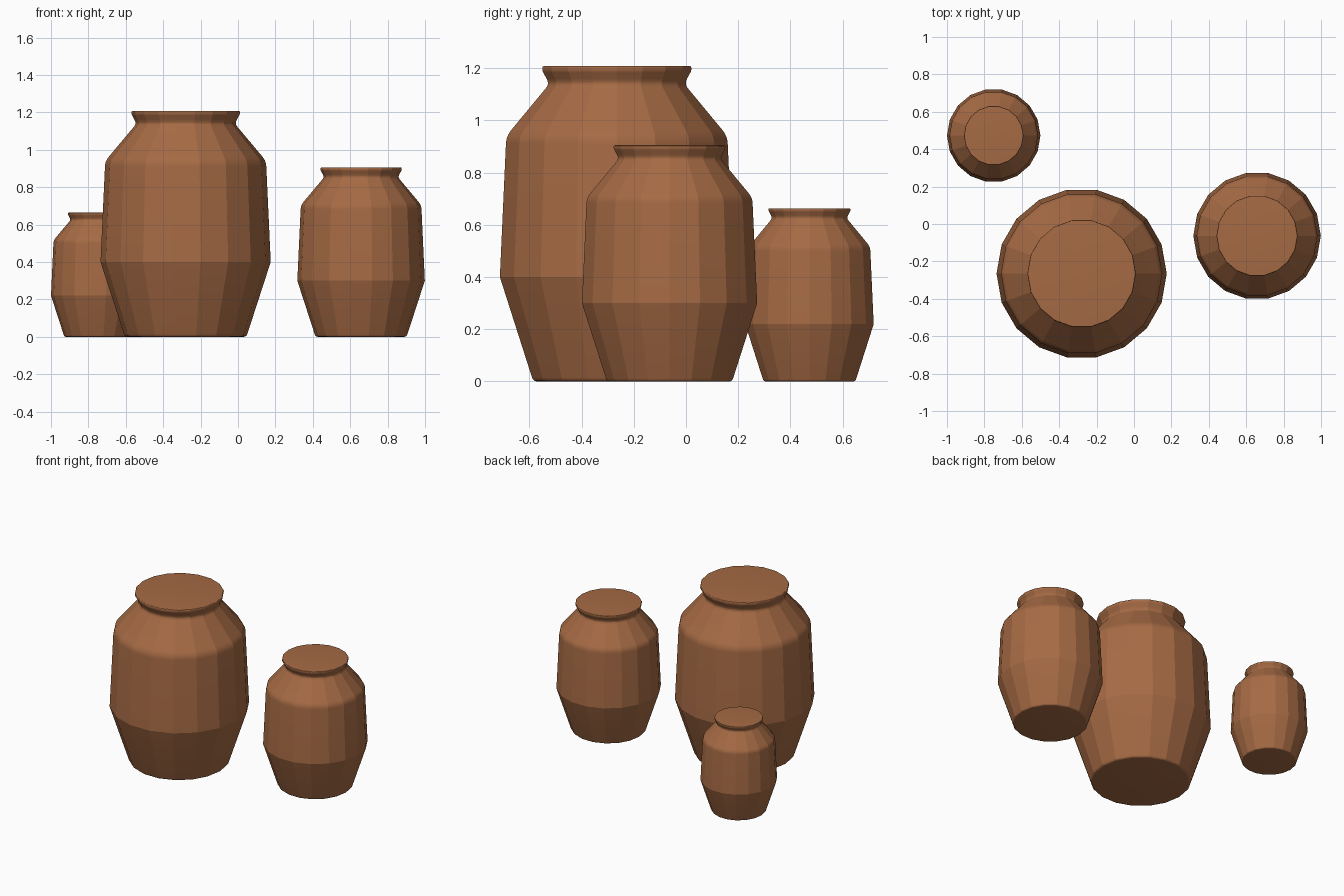
import bpy, bmesh, math
from mathutils import Vector, Matrix

cube = bpy.data.objects.get("Cube")
if cube:
    bpy.data.objects.remove(cube, do_unlink=True)

SIDES = 18

clay = bpy.data.materials.new("terracotta")
clay.use_nodes = True
colour = (0.38, 0.145, 0.058, 1)
clay.diffuse_color = colour
clay.node_tree.nodes["Principled BSDF"].inputs["Base Color"].default_value = colour

# Jar profile corners: radius, height, rounding length
CORNERS = [
    (0.325, 0.0, 0.016),    # foot
    (0.455, 0.40, 0.0),     # belly
    (0.430, 0.94, 0.03),    # shoulder
    (0.262, 1.14, 0.022),   # neck
    (0.290, 1.19, 0.008),   # lip underside
    (0.290, 1.208, 0.008),  # rim
]


def rounded_profile(corners, steps=5):
    """Replace each rounded corner with a short curve."""
    pts = [Vector((0, 0))] + [Vector(c[:2]) for c in corners] + [Vector((0, corners[-1][1]))]
    out = []
    for i, (_, _, size) in enumerate(corners, 1):
        p = pts[i]
        if size == 0:
            out.append(p)
            continue
        a = p + (pts[i - 1] - p).normalized() * size
        b = p + (pts[i + 1] - p).normalized() * size
        for k in range(steps + 1):
            t = k / steps
            out.append(a * (1 - t) ** 2 + p * 2 * t * (1 - t) + b * t * t)
    return out


def make_jar(name, x, y, scale):
    bm = bmesh.new()
    rings = []
    for r, z in rounded_profile(CORNERS):
        ring = []
        for k in range(SIDES):
            a = math.tau * k / SIDES
            ring.append(bm.verts.new((r * math.cos(a), r * math.sin(a), z)))
        rings.append(ring)
    for low, high in zip(rings, rings[1:]):
        for k in range(SIDES):
            n = (k + 1) % SIDES
            bm.faces.new((low[k], low[n], high[n], high[k]))
    # Flat base and closed top
    bm.faces.new(rings[0][::-1])
    bm.faces.new(rings[-1])
    bmesh.ops.transform(bm, matrix=Matrix.Scale(scale, 4), verts=bm.verts)
    mesh = bpy.data.meshes.new(name)
    bm.to_mesh(mesh)
    bm.free()
    mesh.materials.append(clay)
    jar = bpy.data.objects.new(name, mesh)
    jar.location = (x, y, 0)
    bpy.context.collection.objects.link(jar)
    # Faceted sides, soft shoulder and neck
    bpy.ops.object.select_all(action='DESELECT')
    jar.select_set(True)
    bpy.context.view_layer.objects.active = jar
    bpy.ops.object.shade_smooth_by_angle(angle=math.radians(14))


make_jar("large_jar", -0.28, -0.265, 1.0)
make_jar("medium_jar", 0.658, -0.063, 0.749)
make_jar("small_jar", -0.75, 0.473, 0.549)
